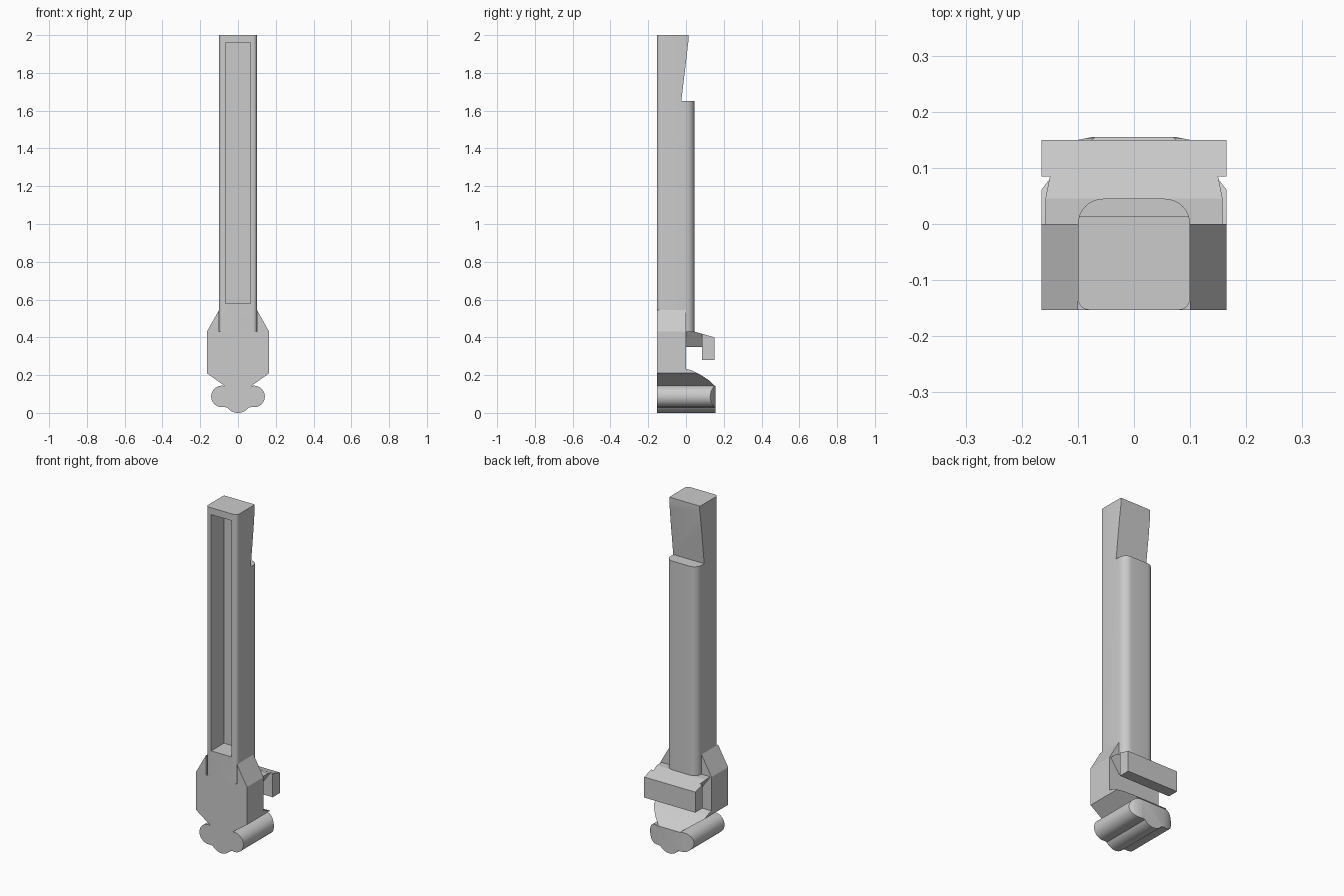
import bpy
from math import sin, cos, radians

cube = bpy.data.objects.get("Cube")
if cube:
    bpy.data.objects.remove(cube, do_unlink=True)

grey = bpy.data.materials.new("plain grey")
grey.use_nodes = True
grey.diffuse_color = (0.6, 0.6, 0.6, 1)
grey.node_tree.nodes["Principled BSDF"].inputs["Base Color"].default_value = (0.6, 0.6, 0.6, 1)

FRONT = -0.153


def arc(cx, cy, r, a0, a1, n):
    angles = [radians(a0 + (a1 - a0) * i / n) for i in range(n + 1)]
    return [(cx + r * cos(a), cy + r * sin(a)) for a in angles]


def mirrored(half):
    """Close a right-hand half outline with its mirror image."""
    return half + [(-x, y) for x, y in reversed(half) if abs(x) > 1e-5]


def prism(name, outline, axis, lo, hi):
    """Extrude a 2D outline along x, y or z."""
    place = {"x": lambda p, d: (d, p[0], p[1]),
             "y": lambda p, d: (p[0], d, p[1]),
             "z": lambda p, d: (p[0], p[1], d)}[axis]
    n = len(outline)
    verts = [place(p, d) for d in (lo, hi) for p in outline]
    faces = [list(range(n)), list(range(n, 2 * n))]
    faces += [[i, (i + 1) % n, n + (i + 1) % n, n + i] for i in range(n)]
    mesh = bpy.data.meshes.new(name)
    mesh.from_pydata(verts, [], faces)
    mesh.materials.append(grey)
    obj = bpy.data.objects.new(name, mesh)
    bpy.context.collection.objects.link(obj)
    activate(obj)
    bpy.ops.object.mode_set(mode="EDIT")
    bpy.ops.mesh.select_all(action="SELECT")
    bpy.ops.mesh.normals_make_consistent(inside=False)
    bpy.ops.object.mode_set(mode="OBJECT")
    return obj


def activate(obj):
    bpy.ops.object.select_all(action="DESELECT")
    obj.select_set(True)
    bpy.context.view_layer.objects.active = obj


def boolean(obj, cutter, operation):
    mod = obj.modifiers.new("cut", "BOOLEAN")
    mod.object, mod.operation, mod.solver = cutter, operation, "EXACT"
    activate(obj)
    bpy.ops.object.modifier_apply(modifier=mod.name)
    bpy.data.objects.remove(cutter, do_unlink=True)


def smooth(obj):
    activate(obj)
    bpy.ops.object.shade_smooth_by_angle(angle=radians(30))


# Long shaft with rounded corners
plan = mirrored(arc(0.08, FRONT + 0.02, 0.02, -90, 0, 5) + arc(0.055, 0, 0.045, 0, 90, 8))
shaft = prism("shaft", plan, "z", 0.43, 2)
# Sloping relief at the upper back
relief = [(-0.025, 1.65), (0.013, 1.97), (0.013, 2.1), (0.2, 2.1), (0.2, 1.65)]
boolean(shaft, prism("relief_cutter", relief, "x", -0.3, 0.3), "DIFFERENCE")
# Long slot in the front
slot = [(-0.066, 0.58), (0.066, 0.58), (0.066, 1.96), (-0.066, 1.96)]
boolean(shaft, prism("slot_cutter", slot, "y", -0.3, -0.035), "DIFFERENCE")
smooth(shaft)

# Base plate, neck and lobed foot in one outline
half = [(0.165, 0.43), (0.165, 0.21)]
half += arc(0.085, 0.087, 0.057, 106, -102, 20)
half += arc(0, 0.07, 0.07, -37, -90, 8)
base = prism("base_and_foot", mirrored(half), "y", FRONT, 0.2)
# Side profile with the rounded shoulder behind the plate
side = [(FRONT, -0.1), (0.2, -0.1), (0.2, 0.1), (0.153, 0.143), (0.125, 0.17), (0.09, 0.194),
        (0.05, 0.216), (0.025, 0.227), (0, 0.233), (0, 0.5), (FRONT, 0.5)]
boolean(base, prism("side_cutter", side, "x", -0.3, 0.3), "INTERSECT")
# Curved back ends of the lobes
back = mirrored([(0.3, -0.3), (0.3, 0.05), (0.165, 0.107), (0.14, 0.13), (0.12, 0.143),
                 (0.1, 0.15), (0.075, 0.155)])
boolean(base, prism("back_cutter", back, "z", -0.3, 0.7), "INTERSECT")
smooth(base)

# Sloped wings beside the shaft
for label, s in (("left", 1), ("right", -1)):
    prism(label + "_wing", [(s * 0.1, 0.43), (s * 0.165, 0.43), (s * 0.1, 0.545)], "y", FRONT, 0)

# Hook at the back: tapered arm and hanging bar
arm = prism("hook_arm", [(-0.1, 0.35), (0.1, 0.35), (0.158, 0.43), (-0.158, 0.43)], "y", -0.02, 0.09)
slope = [(-0.1, 0.2), (0.2, 0.2), (0.2, 0.386), (0.045, 0.43), (-0.1, 0.43)]
boolean(arm, prism("slope_cutter", slope, "x", -0.3, 0.3), "INTERSECT")
prism("hook_bar", [(0.085, 0.28), (0.15, 0.28), (0.15, 0.4), (0.085, 0.419)], "x", -0.165, 0.165)
